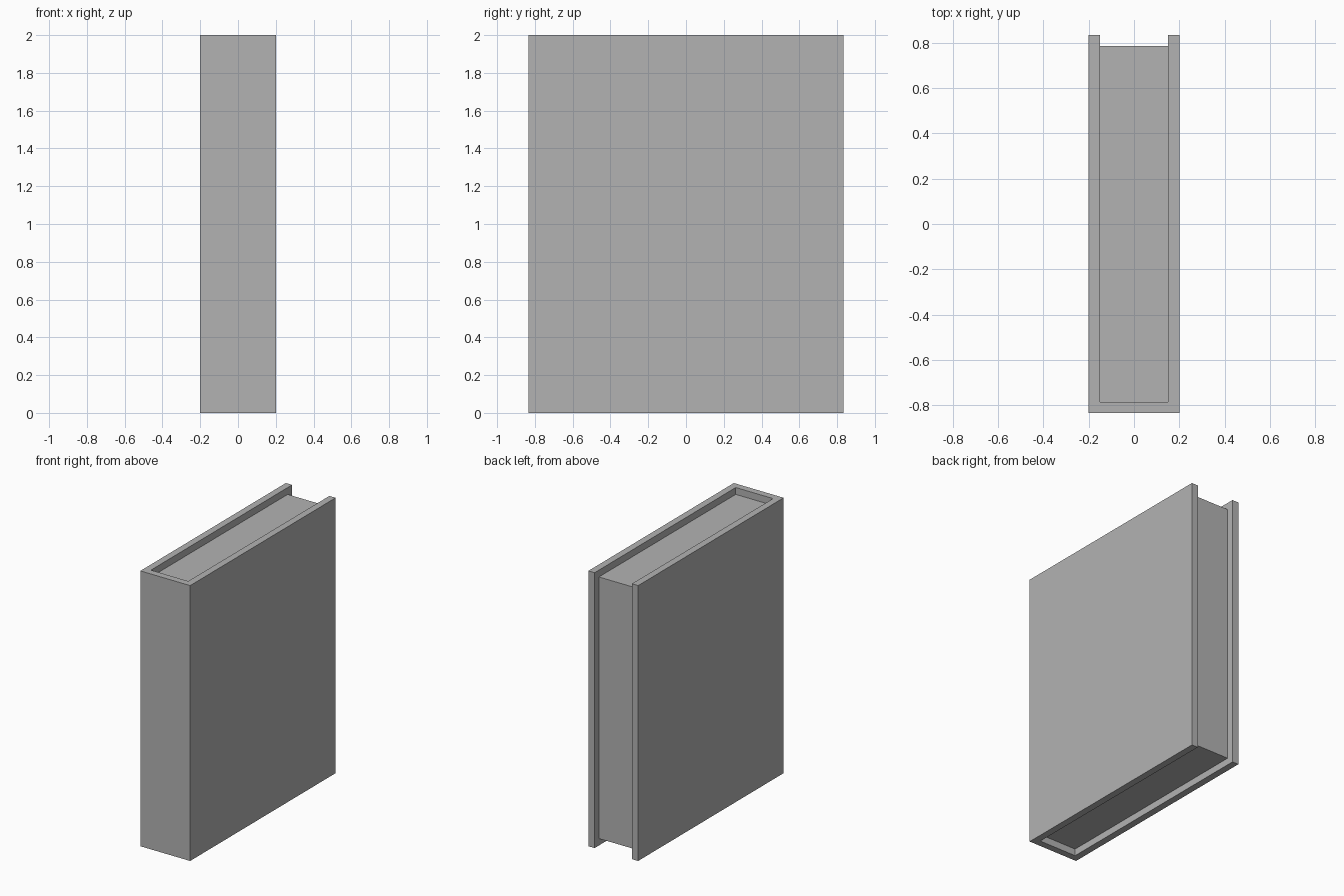
import bpy
import bmesh

old = bpy.data.objects.get("Cube")
if old:
    bpy.data.objects.remove(old, do_unlink=True)

GREY = (0.45, 0.45, 0.45, 1.0)
grey = bpy.data.materials.new("plain_grey")
grey.use_nodes = True
grey.diffuse_color = GREY
grey.node_tree.nodes["Principled BSDF"].inputs["Base Color"].default_value = GREY

HALF_W, HALF_D, HEIGHT, BOARD = 0.2, 0.835, 2.0, 0.05


def extruded_part(name, outline, z_low, z_high):
    """Raise a flat outline into a solid part."""
    bm = bmesh.new()
    base = bm.faces.new([bm.verts.new((x, y, z_low)) for x, y in outline])
    raised = bmesh.ops.extrude_face_region(bm, geom=[base], use_keep_orig=True)
    top = [v for v in raised["geom"] if isinstance(v, bmesh.types.BMVert)]
    bmesh.ops.translate(bm, verts=top, vec=(0, 0, z_high - z_low))
    bmesh.ops.recalc_face_normals(bm, faces=bm.faces)
    mesh = bpy.data.meshes.new(name)
    bm.to_mesh(mesh)
    bm.free()
    mesh.materials.append(grey)
    obj = bpy.data.objects.new(name, mesh)
    bpy.context.collection.objects.link(obj)
    return obj


# Cover: spine at the front and two boards, one U-shaped profile
inner_w = HALF_W - BOARD
spine_y = -HALF_D + BOARD
half = [(HALF_W, -HALF_D), (HALF_W, HALF_D), (inner_w, HALF_D), (inner_w, spine_y)]
cover = half + [(-x, y) for x, y in reversed(half)]
extruded_part("book_cover", cover, 0, HEIGHT)

# Page block, set back from the cover edges
pages_y = HALF_D - BOARD
pages = [(-inner_w, spine_y), (inner_w, spine_y), (inner_w, pages_y), (-inner_w, pages_y)]
extruded_part("page_block", pages, BOARD, HEIGHT - BOARD)
